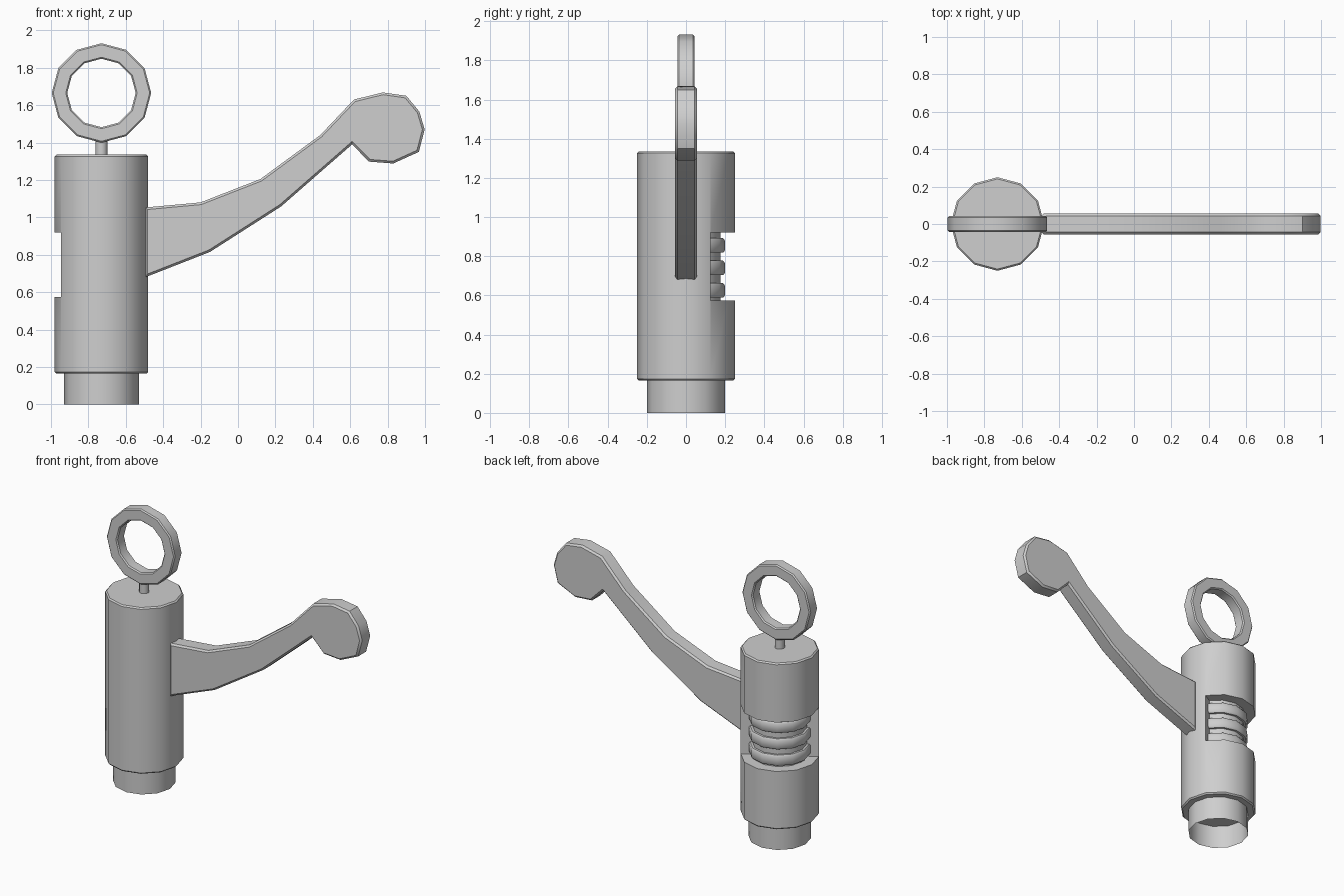
import bpy, bmesh
from math import radians, pi, sin, cos
from mathutils import Matrix, Vector

cube = bpy.data.objects.get("Cube")
if cube:
    bpy.data.objects.remove(cube, do_unlink=True)

metal = bpy.data.materials.new("plain_grey")
metal.use_nodes = True
GREY = (0.62, 0.62, 0.62, 1)
metal.diffuse_color = GREY
metal.node_tree.nodes["Principled BSDF"].inputs["Base Color"].default_value = GREY

AXIS_X = -0.73   # upright axis of the barrel
SIDES = 12


def finish(name, bm, smooth=True):
    bmesh.ops.recalc_face_normals(bm, faces=bm.faces)
    mesh = bpy.data.meshes.new(name)
    bm.to_mesh(mesh)
    bm.free()
    obj = bpy.data.objects.new(name, mesh)
    bpy.context.collection.objects.link(obj)
    mesh.materials.append(metal)
    if smooth:
        shade(obj)
    return obj


def shade(obj):
    bpy.ops.object.select_all(action='DESELECT')
    obj.select_set(True)
    bpy.context.view_layer.objects.active = obj
    bpy.ops.object.shade_smooth_by_angle(angle=radians(40))


def lathe(name, profile, matrix, closed=False):
    """Turn a (radius, height) profile round z, then place it."""
    bm = bmesh.new()
    rings = []
    for k in range(SIDES):
        a = 2 * pi * k / SIDES
        rings.append([bm.verts.new((r * cos(a), r * sin(a), h)) for r, h in profile])
    n = len(profile)
    for k in range(SIDES):
        a, b = rings[k], rings[(k + 1) % SIDES]
        for i in range(n if closed else n - 1):
            j = (i + 1) % n
            bm.faces.new((a[i], b[i], b[j], a[j]))
    bmesh.ops.remove_doubles(bm, verts=bm.verts, dist=1e-5)
    bmesh.ops.dissolve_degenerate(bm, edges=bm.edges, dist=1e-5)
    bmesh.ops.transform(bm, matrix=matrix, verts=bm.verts)
    return finish(name, bm)


upright = Matrix.Translation((AXIS_X, 0, 0))

# Barrel with softened rims
R, LOW, TOP, B = 0.25, 0.165, 1.335, 0.009
barrel = lathe("barrel", [(0, LOW), (R - B, LOW), (R, LOW + B),
                          (R, TOP - B), (R - B, TOP), (0, TOP)], upright)

# Half-round window cut into the back of the barrel
W_LOW, W_TOP = 0.575, 0.92
bm = bmesh.new()
bmesh.ops.create_cube(bm, size=1)
bmesh.ops.scale(bm, vec=(1, 0.5, W_TOP - W_LOW), verts=bm.verts)
bmesh.ops.translate(bm, vec=(0, 0.251, (W_LOW + W_TOP) / 2), verts=bm.verts)
bmesh.ops.transform(bm, matrix=upright @ Matrix.Rotation(radians(30), 4, 'Z'), verts=bm.verts)
cutter = finish("window_cutter", bm, smooth=False)
cut = barrel.modifiers.new("window", 'BOOLEAN')
cut.operation = 'DIFFERENCE'
cut.solver = 'EXACT'
cut.object = cutter
bpy.context.view_layer.objects.active = barrel
bpy.ops.object.modifier_apply(modifier=cut.name)
bpy.data.objects.remove(cutter, do_unlink=True)
shade(barrel)

# Ribbed core seen through the window
core = [(0.175, W_LOW - 0.01)]
for z in (0.625, 0.74, 0.855):
    core += [(0.175, z - 0.037), (0.19, z - 0.037), (0.198, z - 0.026),
             (0.198, z + 0.026), (0.19, z + 0.037), (0.175, z + 0.037)]
core.append((0.175, W_TOP + 0.01))
lathe("ribbed_core", core, upright)

# Open tube under the barrel
lathe("bottom_tube", [(0.2, 0), (0.2, LOW + 0.005)], upright)

# Stem and pull ring
lathe("ring_stem", [(0.032, TOP - 0.01), (0.032, 1.43)], upright)
RO, RI, H, B = 0.266, 0.183, 0.043, 0.008
ring = [(RO, -H + B), (RO, H - B), (RO - B, H), (RI + B, H),
        (RI, H - B), (RI, -H + B), (RI + B, -H), (RO - B, -H)]
lathe("pull_ring", ring, Matrix.Translation((AXIS_X, 0, 1.665)) @ Matrix.Rotation(pi / 2, 4, 'X'),
      closed=True)

# Curved lever arm with a rounded end
outline = [(-0.495, 1.053), (-0.2, 1.08), (0.12, 1.205), (0.44, 1.44), (0.62, 1.63),
           (0.775, 1.668), (0.9, 1.65), (0.97, 1.565), (0.998, 1.47), (0.967, 1.35),
           (0.83, 1.288), (0.7, 1.298), (0.61, 1.39), (0.23, 1.058), (-0.15, 0.815),
           (-0.495, 0.68)]
HALF = 0.056
bm = bmesh.new()
face = bm.faces.new([bm.verts.new((x, -HALF, z)) for x, z in outline])
out = bmesh.ops.extrude_face_region(bm, geom=[face], use_keep_orig=True)
new = [v for v in out["geom"] if isinstance(v, bmesh.types.BMVert)]
bmesh.ops.translate(bm, vec=(0, 2 * HALF, 0), verts=new)
rims = [e for e in bm.edges if abs(e.verts[0].co.y - e.verts[1].co.y) < 1e-4]
bmesh.ops.bevel(bm, geom=rims, offset=0.012, segments=1, affect='EDGES')
finish("lever_arm", bm)
